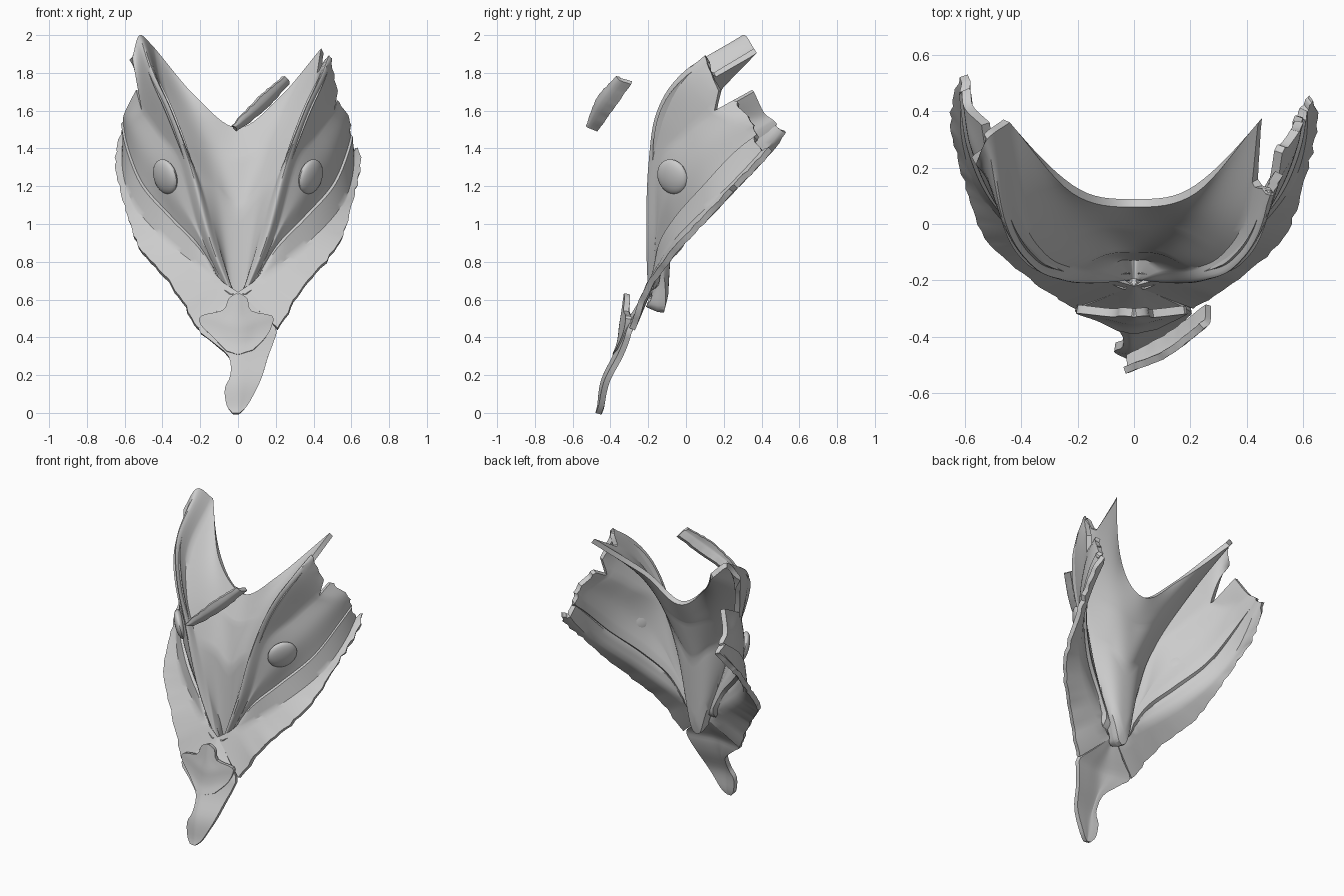
import bpy
import bmesh
import random
from mathutils import Vector, Euler

random.seed(4)
if "Cube" in bpy.data.objects:
    bpy.data.objects.remove(bpy.data.objects["Cube"])

grey = bpy.data.materials.new("clay_grey")
grey.use_nodes = True
grey.diffuse_color = (0.6, 0.6, 0.6, 1)
grey.node_tree.nodes["Principled BSDF"].inputs["Base Color"].default_value = (0.6, 0.6, 0.6, 1)


def spline(points, steps, hard=()):
    """Smooth curve through points, with corners kept at the hard indices."""
    out = []
    last = len(points) - 1
    for i in range(last):
        b, c = points[i], points[i + 1]
        a = points[i - 1] if i > 0 and i not in hard else b * 2 - c
        d = points[i + 2] if i + 1 < last and i + 1 not in hard else c * 2 - b
        for k in range(steps):
            t = k / steps
            out.append((b * 2 + (c - a) * t + (a * 2 - b * 5 + c * 4 - d) * t * t
                        + (b * 3 - a - c * 3 + d) * t ** 3) / 2)
    return out + [points[last]]


def line(*hundredths, side=1, hard=()):
    """Resampled guide line, mirrored for the other side."""
    h = hundredths
    pts = [Vector((side * h[i], h[i + 1], h[i + 2])) / 100 for i in range(0, len(h), 3)]
    return spline(pts, 8, hard)


def ragged(points, amount):
    return [points[0]] + [p + Vector((random.uniform(-1, 1), 0, random.uniform(-1, 1))) * amount
                          for p in points[1:]]


def loft(bm, lines, steps=5, trim=0):
    """Grid surface across guide lines, facing the front."""
    n = min(len(l) for l in lines) - trim
    rows = [[bm.verts.new(p) for p in spline([l[i] for l in lines], steps)] for i in range(n)]
    # broken end of the strip
    if trim:
        for v in rows[-1][1:-1]:
            v.co += (v.co - rows[-2][1].co).normalized() * random.uniform(-0.012, 0.012)
    faces = []
    for r, q in zip(rows, rows[1:]):
        for j in range(len(r) - 1):
            faces.append(bm.faces.new((r[j], r[j + 1], q[j + 1], q[j])))
    bm.normal_update()
    if sum(f.normal.y * f.calc_area() for f in faces) > 0:
        bmesh.ops.reverse_faces(bm, faces=faces)


def loft_sections(bm, sections, back, lift=0):
    """Sheet from (left, right, depth, height) sections, sides swept back and lifted."""
    ribs = []
    for a, b, y, z in sections:
        across = [a, a * 0.55, 0, b * 0.55, b]
        ribs.append([Vector((x, y + abs(x) * back, z + abs(x) * lift)) / 100 for x in across])
    loft(bm, [spline(list(column), 3) for column in zip(*ribs)], 4)


def finish(bm, name, thickness):
    bmesh.ops.remove_doubles(bm, verts=bm.verts, dist=0.002)
    mesh = bpy.data.meshes.new(name)
    bm.to_mesh(mesh)
    bm.free()
    mesh.materials.append(grey)
    obj = bpy.data.objects.new(name, mesh)
    bpy.context.collection.objects.link(obj)
    bpy.ops.object.select_all(action="DESELECT")
    obj.select_set(True)
    bpy.context.view_layer.objects.active = obj
    if thickness:
        mod = obj.modifiers.new("thickness", "SOLIDIFY")
        mod.thickness = thickness
        mod.offset = -1
        bpy.ops.object.modifier_apply(modifier=mod.name)
    bpy.ops.object.shade_smooth_by_angle(angle=0.6)


def horn_inner(s):
    return line(2, -20, 61, 10, -17, 88, 20, -16, 122, 31, -11, 148, 40, 4, 172, 44, 36, 193, side=s)


def centre_mid(s):
    return line(1, -20, 60, 5, -13, 72, 10, -11, 117, 15, -2, 141, 19, 3, 153, 22, 11, 167,
                side=s, hard=(1, 2, 3))


shell = bmesh.new()

# Hollow centre panel: folded foot, keel, two tiers and the dipping rim
keel = line(0, -20, 59, 0, -13, 56, 0, -10, 107, 0, -2, 135, 0, 2, 143, 0, 6, 151, hard=(1, 2, 3))
loft(shell, [horn_inner(-1), centre_mid(-1), keel, centre_mid(1), horn_inner(1)], 8)

for s in (-1, 1):
    # Rounded horn ridge, broken shorter on the left
    crest = line(3, -20, 61, 15, -21, 92, 25, -20, 130, 36, -15, 160, 46, 0, 181, 52, 30, 200, side=s)
    outer = line(6, -18, 64, 20, -16, 95, 31, -14, 133, 42, 0, 148, 51, 15, 160, 56, 21, 188, side=s,
                 hard=(4,))
    loft(shell, [horn_inner(s), crest, outer], 7, 5 if s > 0 else 0)

    # Recessed side panel
    top = line(6, -18, 64, 20, -16, 95, 31, -14, 133, 42, 0, 148, 51, 15, 160, 54, 35, 171, side=s,
               hard=(4,))
    middle = line(6, -18, 64, 23, -15, 98, 37, -8, 120, 49, 7, 138, 57, 25, 153, 60, 41, 159, side=s)
    low = line(6, -18, 64, 20, -14, 88, 35, -5, 104, 50, 10, 121, 58, 28, 140, 61, 47, 154, side=s)
    broken = 4 if s > 0 else 0
    loft(shell, [top, middle, low], 7, broken)

    # Raised ledge below the panel, fading towards the chin
    ledge = [p + Vector((s * 0.01, -0.014, -0.01)) * min(1, i / 10) for i, p in enumerate(low)]
    seam = line(0, -22, 64, 20, -16, 77, 40, -5, 93, 55, 12, 110, 61, 30, 128, 61, 50, 150, side=s)
    loft(shell, [low, ledge], 1, broken)
    loft(shell, [ledge, seam], 4, broken)

    # Lower flange with a ragged edge
    rim = line(21, -30, 45, 35, -21, 68, 53, -5, 89, 60, 15, 110, 65, 35, 131, 62, 52, 149, side=s)
    loft(shell, [seam, ragged(rim, 0.006)], 5, broken)

    # Almond bump on each side panel
    bump = bmesh.new()
    bmesh.ops.create_uvsphere(bump, u_segments=24, v_segments=14, radius=1)
    turn = Euler((0.25, -s * 0.15, s * 0.9)).to_matrix()
    for v in bump.verts:
        v.co = turn @ Vector((v.co.x * 0.095, v.co.y * 0.034, v.co.z * 0.095)) + Vector((s * 0.385, -0.072, 1.25))
    finish(bump, "left_bump" if s > 0 else "right_bump", 0)

finish(shell, "mask_shell", 0.032)

# Chin sheet filling the gap between the flanges and running to the point
chin = bmesh.new()
loft_sections(chin, [(-1, 1, -22, 64), (-11, 11, -28, 54), (-21, 20, -34, 45), (-14, 19, -36, 38),
                     (-5, 16, -39, 30), (-4, 13, -44, 20), (-7, 10, -46, 13), (-6, 5, -47, 4),
                     (-3, 1, -48, 0)], 0.15)
finish(chin, "chin_point", 0.03)

# Raised winged plate over the chin
plate = bmesh.new()
loft_sections(plate, [(-1, 1, -33, 63), (-5, 5, -33.5, 59), (-8, 7, -34.5, 52), (-19, 18, -35.5, 46),
                      (-20, 18, -36, 41), (-13, 15, -37, 36), (-6, 8, -39, 31)], 0.2, 0.3)
finish(plate, "chin_plate", 0.03)

# Loose splinter floating in front
splinter = bmesh.new()
loft(splinter, [ragged(line(-3, -53, 152, 12, -47, 167, 25, -37, 178), 0.004),
                line(-1, -52, 151, 14, -45, 163, 27, -35, 176),
                ragged(line(-1, -47, 149, 14, -39, 160, 27, -29, 174), 0.004)], 3)
finish(splinter, "loose_splinter", 0.025)
